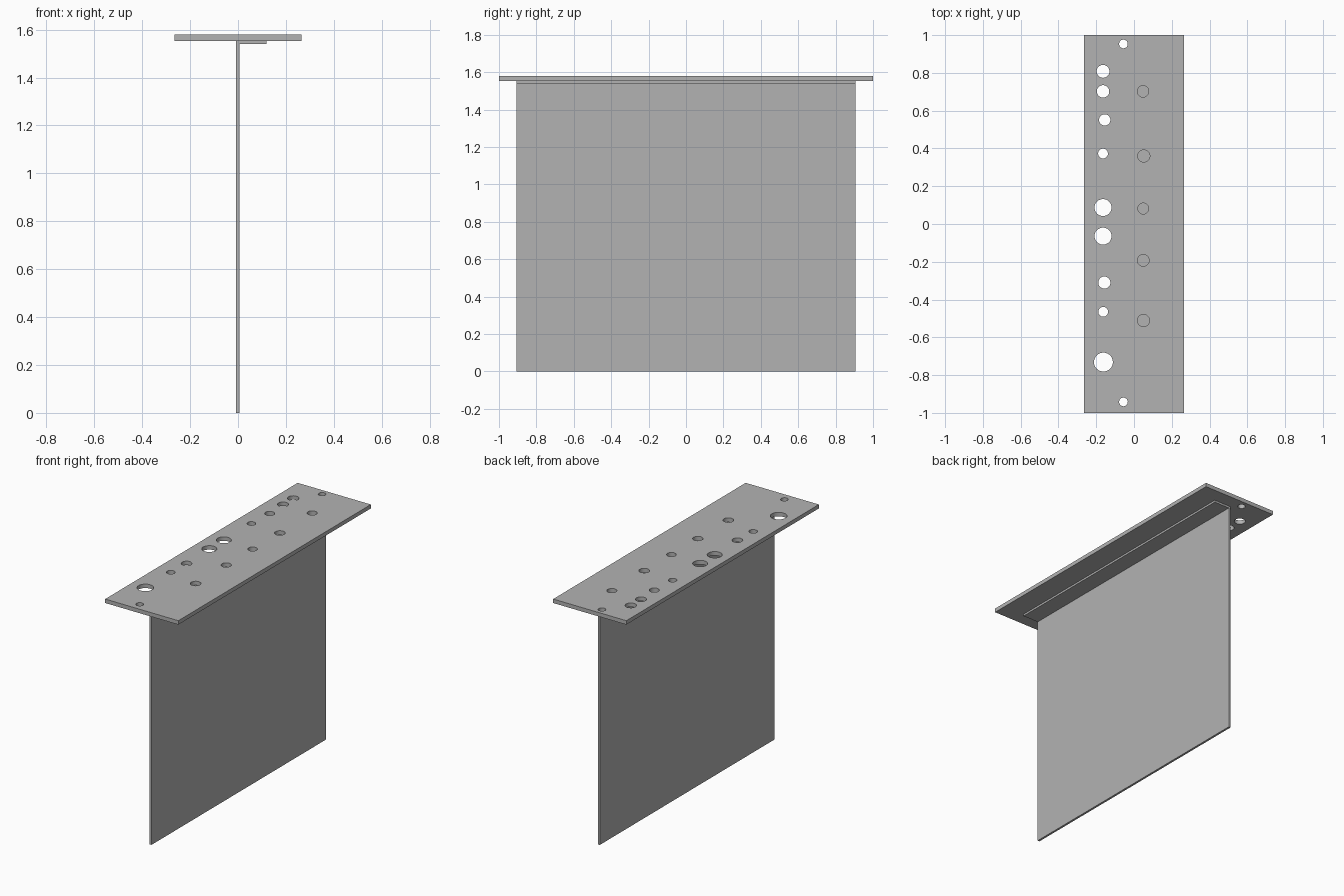
import bpy
import bmesh
from mathutils import Matrix, Vector

if "Cube" in bpy.data.objects:
    bpy.data.objects.remove(bpy.data.objects["Cube"], do_unlink=True)

grey = bpy.data.materials.new("plain grey")
grey.use_nodes = True
GREY = (0.45, 0.45, 0.45, 1)
grey.diffuse_color = GREY
grey.node_tree.nodes["Principled BSDF"].inputs["Base Color"].default_value = GREY


def make_object(name, bm):
    mesh = bpy.data.meshes.new(name)
    bmesh.ops.recalc_face_normals(bm, faces=bm.faces)
    bm.to_mesh(mesh)
    bm.free()
    mesh.materials.append(grey)
    obj = bpy.data.objects.new(name, mesh)
    bpy.context.collection.objects.link(obj)
    return obj


def activate(obj):
    bpy.ops.object.select_all(action="DESELECT")
    obj.select_set(True)
    bpy.context.view_layer.objects.active = obj


# Dimensions
TOP, UNDER, LEDGE = 1.579, 1.553, 1.54
HALF_WIDTH, HALF_WEB = 0.266, 0.907

# Top plate
bm = bmesh.new()
bmesh.ops.create_cube(bm, size=1)
bmesh.ops.scale(bm, vec=(2 * HALF_WIDTH, 2, TOP - UNDER), verts=bm.verts)
bmesh.ops.translate(bm, vec=(0, 0, (TOP + UNDER) / 2), verts=bm.verts)
plate = make_object("top_plate", bm)

# Hole cutters: x, y, radius
holes = [
    (-0.056, 0.953, 0.023), (-0.056, -0.942, 0.023),
    (-0.164, 0.808, 0.034), (-0.164, 0.702, 0.033),
    (-0.155, 0.551, 0.030), (-0.164, 0.373, 0.026),
    (-0.164, 0.087, 0.045), (-0.164, -0.064, 0.045),
    (-0.157, -0.310, 0.032), (-0.163, -0.465, 0.026),
    (-0.162, -0.731, 0.050),
    (0.048, 0.702, 0.030), (0.052, 0.360, 0.032),
    (0.049, 0.082, 0.029), (0.049, -0.193, 0.031),
    (0.050, -0.511, 0.032),
]
bm = bmesh.new()
for x, y, radius in holes:
    bmesh.ops.create_cone(bm, cap_ends=True, segments=40, radius1=radius,
                          radius2=radius, depth=0.2,
                          matrix=Matrix.Translation((x, y, UNDER)))
cutter = make_object("hole_cutter", bm)
cutter.hide_render = True

activate(plate)
cut = plate.modifiers.new("holes", "BOOLEAN")
cut.operation = "DIFFERENCE"
cut.solver = "EXACT"
cut.object = cutter
bpy.ops.object.modifier_apply(modifier=cut.name)
bpy.data.objects.remove(cutter, do_unlink=True)
bpy.ops.object.shade_smooth_by_angle()

# Bent sheet: tall web with a narrow flange folded under the plate
profile = [(-0.008, 0), (0.006, 0), (0.006, LEDGE), (0.118, LEDGE),
           (0.118, UNDER), (-0.008, UNDER)]
bm = bmesh.new()
face = bm.faces.new([bm.verts.new((x, -HALF_WEB, z)) for x, z in profile])
sweep = bmesh.ops.extrude_face_region(bm, geom=[face])
moved = [v for v in sweep["geom"] if isinstance(v, bmesh.types.BMVert)]
bmesh.ops.translate(bm, vec=Vector((0, 2 * HALF_WEB, 0)), verts=moved)
make_object("web_and_flange", bm)
